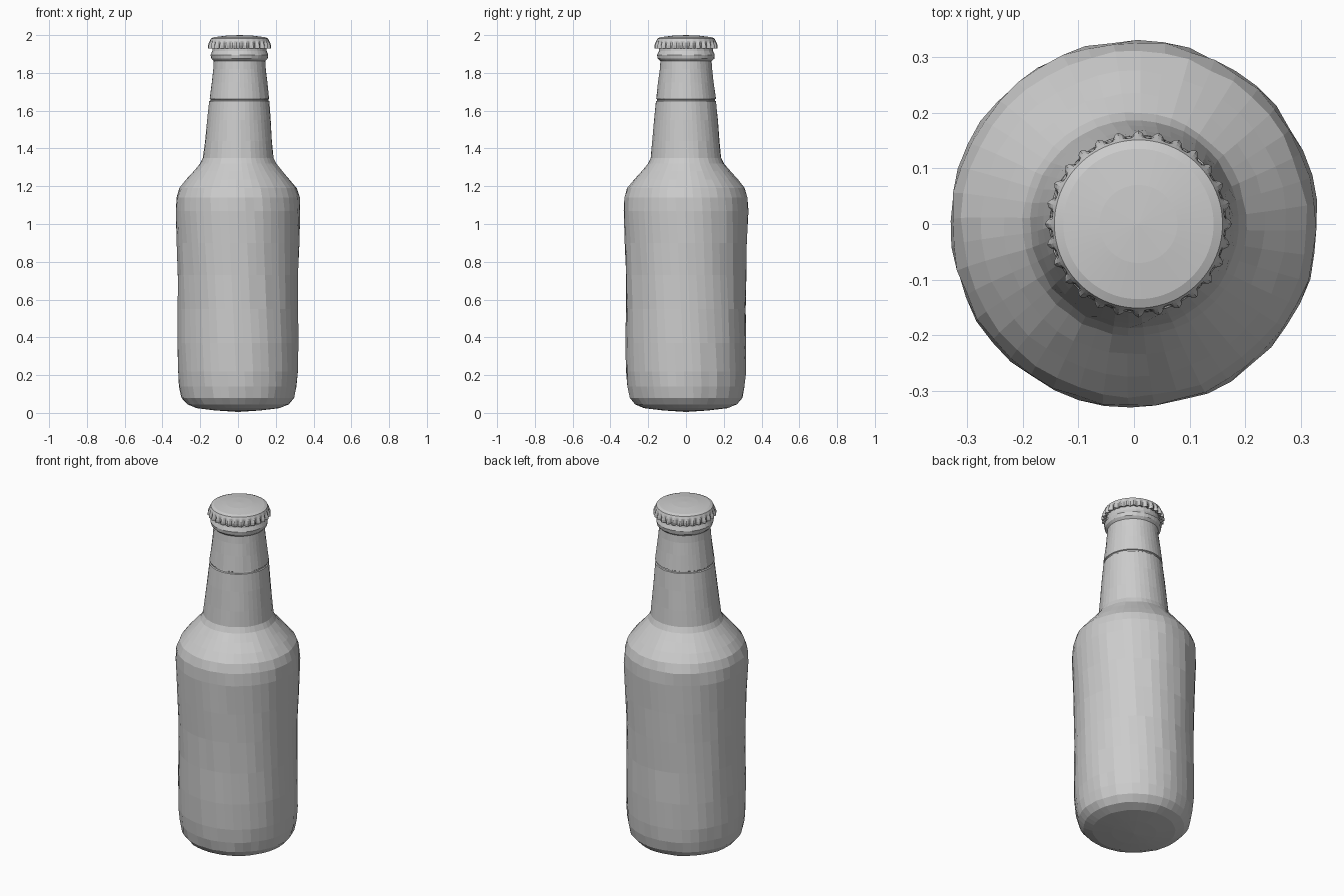
import bpy, bmesh, math, random
from mathutils import Vector

random.seed(4)
if "Cube" in bpy.data.objects:
    bpy.data.objects.remove(bpy.data.objects["Cube"], do_unlink=True)

grey = bpy.data.materials.new("plain grey")
grey.use_nodes = True
colour = (0.6, 0.6, 0.6, 1)
grey.diffuse_color = colour
grey.node_tree.nodes["Principled BSDF"].inputs["Base Color"].default_value = colour


def lathe(name, profile, sides, radius_at, twist=0.0, lean=0.0):
    """Revolve (radius, height) points; end points on the axis become poles."""
    bm = bmesh.new()
    rings = []
    for row, (r, z) in enumerate(profile):
        dx = lean * min(1, max(0, z - 1.3) / 0.4)
        if r == 0:
            rings.append([bm.verts.new((dx, 0, z))] * sides)
            continue
        ring = []
        for i in range(sides):
            a = math.tau * i / sides + twist * z
            rr = radius_at(row, i, r)
            ring.append(bm.verts.new((dx + rr * math.cos(a), rr * math.sin(a), z)))
        rings.append(ring)
    for low, high in zip(rings, rings[1:]):
        for i in range(sides):
            j = (i + 1) % sides
            quad = [low[i], low[j], high[j], high[i]]
            bm.faces.new(list(dict.fromkeys(quad)))
    bmesh.ops.recalc_face_normals(bm, faces=bm.faces)
    mesh = bpy.data.meshes.new(name)
    bm.to_mesh(mesh)
    bm.free()
    mesh.materials.append(grey)
    obj = bpy.data.objects.new(name, mesh)
    bpy.context.collection.objects.link(obj)
    return obj


# Bottle: rounded base, straight body, shoulder, tapering neck and lip
bottle_profile = [
    (0, 0.005), (0.12, 0.013), (0.22, 0.025), (0.27, 0.045), (0.298, 0.08),
    (0.311, 0.14), (0.317, 0.22), (0.319, 0.37), (0.317, 0.55), (0.319, 0.73),
    (0.324, 0.9), (0.33, 1.07), (0.327, 1.14), (0.31, 1.19), (0.275, 1.235),
    (0.235, 1.28), (0.201, 1.32), (0.187, 1.35), (0.178, 1.44), (0.168, 1.55),
    (0.159, 1.65), (0.153, 1.653), (0.153, 1.66), (0.158, 1.663), (0.147, 1.75),
    (0.139, 1.82), (0.136, 1.862), (0.149, 1.875), (0.153, 1.895),
    (0.144, 1.915), (0.14, 1.95), (0, 1.95)]
lathe("bottle", bottle_profile, 44,
      lambda row, i, r: r * (1 + random.uniform(-0.009, 0.009)),
      twist=-0.15, lean=0.008)

# Crown cap: domed top with a crimped skirt
FLUTES, STEPS = 28, 6
wave_depth = [0.004, 0.008, 0.007, 0.004, 0.001, 0, 0, 0, 0]
cap_profile = [
    (0.144, 1.935), (0.16, 1.93), (0.161, 1.945), (0.158, 1.96), (0.156, 1.97),
    (0.151, 1.982), (0.135, 1.989), (0.07, 1.997), (0, 2.0)]
lathe("crown_cap", cap_profile, FLUTES * STEPS,
      lambda row, i, r: r + wave_depth[row] * math.cos(math.tau * i / STEPS),
      lean=0.008)
